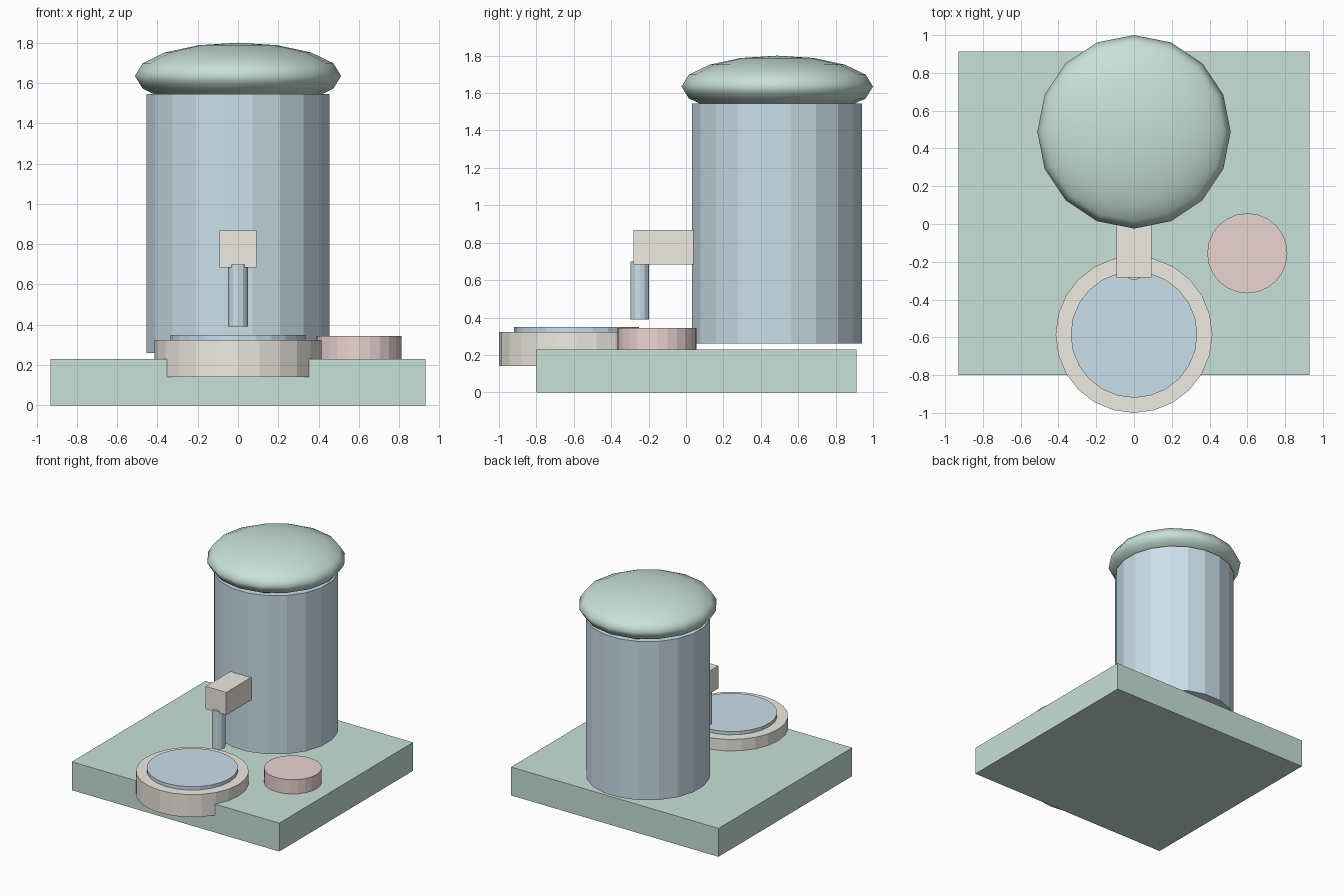
import bpy, math

if "Cube" in bpy.data.objects:
    bpy.data.objects.remove(bpy.data.objects["Cube"])


def material(name, rgb):
    m = bpy.data.materials.new(name)
    m.diffuse_color = (*rgb, 1)
    m.use_nodes = True
    m.node_tree.nodes["Principled BSDF"].inputs["Base Color"].default_value = m.diffuse_color
    return m


GREEN = material("sage_green", (0.58, 0.75, 0.69))
BLUE = material("soft_blue", (0.60, 0.74, 0.82))
CREAM = material("cream", (0.86, 0.83, 0.76))
PINK = material("dusty_pink", (0.83, 0.66, 0.65))


def box(name, x, y, z, mat):
    """Box from (min, max) pairs."""
    bpy.ops.mesh.primitive_cube_add(size=1, location=[sum(p) / 2 for p in (x, y, z)])
    o = bpy.context.object
    o.name = name
    o.scale = [p[1] - p[0] for p in (x, y, z)]
    o.data.materials.append(mat)
    return o


def drum(name, x, y, r, z0, z1, sides, mat, turn=0.0):
    """Faceted upright cylinder from z0 to z1."""
    bpy.ops.mesh.primitive_cylinder_add(
        vertices=sides, radius=r, depth=z1 - z0,
        location=(x, y, (z0 + z1) / 2), rotation=(0, 0, turn))
    o = bpy.context.object
    o.name = name
    o.data.materials.append(mat)
    return o


# Base slab
box("base", (-0.93, 0.93), (-0.80, 0.912), (0, 0.23), GREEN)

# Tank, with a domed lid sunk into its top
drum("tank", 0, 0.487, 0.46, 0.26, 1.545, 20, BLUE, math.pi / 20)
bpy.ops.mesh.primitive_uv_sphere_add(segments=16, ring_count=8, radius=1,
                                     location=(0, 0.488, 1.635))
lid = bpy.context.object
lid.name = "lid"
lid.scale = (0.512, 0.512, 0.165)
lid.data.materials.append(GREEN)
bpy.ops.object.shade_smooth_by_angle(angle=math.radians(60))

# Spout arm and nozzle
box("spout_arm", (-0.092, 0.092), (-0.282, 0.04), (0.683, 0.867), CREAM)
drum("nozzle", 0, -0.247, 0.05, 0.39, 0.70, 12, BLUE)

# Round tray overhanging the front, with a raised disc
drum("tray", 0, -0.585, 0.415, 0.14, 0.323, 24, CREAM)
drum("tray_disc", 0, -0.585, 0.335, 0.30, 0.35, 24, BLUE)

# Push button
drum("button", 0.60, -0.155, 0.212, 0.22, 0.345, 24, PINK)
